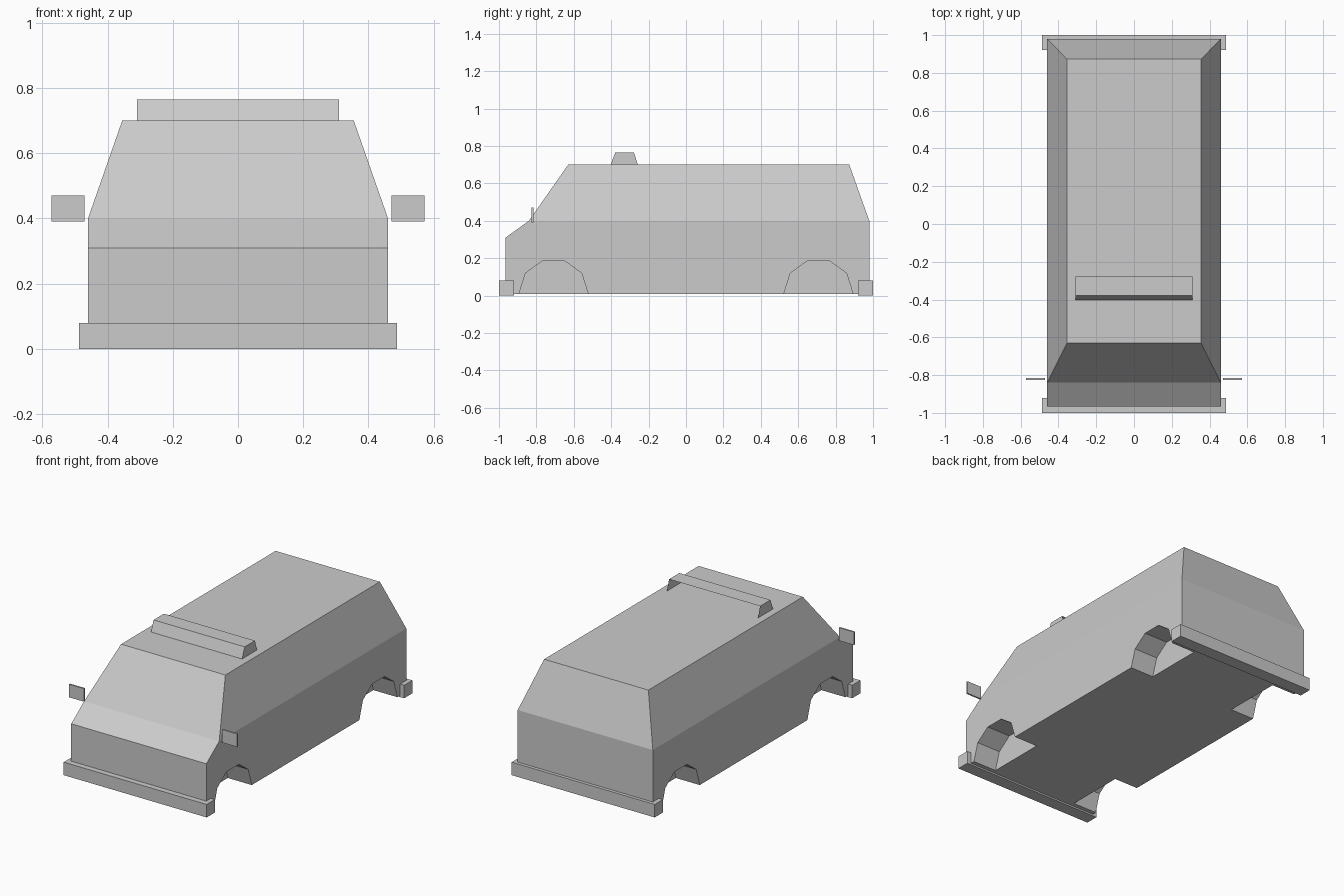
import bpy
import bmesh

cube = bpy.data.objects.get("Cube")
if cube:
    bpy.data.objects.remove(cube, do_unlink=True)

grey = bpy.data.materials.new("body grey")
grey.use_nodes = True
COLOUR = (0.6, 0.6, 0.6, 1)
grey.diffuse_color = COLOUR
grey.node_tree.nodes["Principled BSDF"].inputs["Base Color"].default_value = COLOUR


def finish(name, bm):
    mesh = bpy.data.meshes.new(name)
    bm.to_mesh(mesh)
    bm.free()
    mesh.materials.append(grey)
    obj = bpy.data.objects.new(name, mesh)
    bpy.context.collection.objects.link(obj)
    return obj


def prism(profile, x0, x1):
    """Side profile of (y, z) points, extruded from x0 to x1."""
    bm = bmesh.new()
    face = bm.faces.new([bm.verts.new((x0, y, z)) for y, z in profile])
    new = bmesh.ops.extrude_face_region(bm, geom=[face], use_keep_orig=True)["geom"]
    verts = [v for v in new if isinstance(v, bmesh.types.BMVert)]
    bmesh.ops.translate(bm, verts=verts, vec=(x1 - x0, 0, 0))
    bmesh.ops.recalc_face_normals(bm, faces=bm.faces)
    return bm


def box(name, x0, x1, y0, y1, z0, z1):
    return finish(name, prism([(y0, z0), (y1, z0), (y1, z1), (y0, z1)], x0, x1))


# Lower body, then the tapered cabin raised from its top face
WIDTH, ROOF_WIDTH = 0.46, 0.355
bm = prism([(-0.965, 0.01), (0.98, 0.01), (0.98, 0.4), (-0.84, 0.4), (-0.965, 0.31)],
           -WIDTH, WIDTH)
bm.normal_update()
top = max(bm.faces, key=lambda f: f.calc_center_median().z)
raised = bmesh.ops.extrude_face_region(bm, geom=[top])["geom"]
if top.is_valid:
    bmesh.ops.delete(bm, geom=[top], context='FACES_ONLY')
for v in (g for g in raised if isinstance(g, bmesh.types.BMVert)):
    v.co.x *= ROOF_WIDTH / WIDTH
    v.co.y = 0.873 if v.co.y > 0 else -0.63
    v.co.z = 0.7
bmesh.ops.recalc_face_normals(bm, faces=bm.faces)
body = finish("van_body", bm)

# Wheel arch pockets cut into both sides
half_arch = [(0.185, -0.05), (0.185, 0.01), (0.15, 0.12), (0.06, 0.185)]
arch = half_arch + [(-y, z) for y, z in reversed(half_arch)]
cutters = []
for side in (-1, 1):
    for centre in (-0.708, 0.708):
        cutter = finish("arch_cutter", prism([(centre + y, z) for y, z in arch],
                                             side * 0.297, side * 0.6))
        cutter.hide_render = True
        cut = body.modifiers.new("wheel_arch", 'BOOLEAN')
        cut.operation = 'DIFFERENCE'
        cut.solver = 'EXACT'
        cut.object = cutter
        cutters.append(cutter)
bpy.context.view_layer.update()
depsgraph = bpy.context.evaluated_depsgraph_get()
cut_mesh = bpy.data.meshes.new_from_object(body.evaluated_get(depsgraph))
body.modifiers.clear()
body.data = cut_mesh
for cutter in cutters:
    bpy.data.objects.remove(cutter, do_unlink=True)

# Bumpers
box("front_bumper", -0.487, 0.487, -1, -0.92, 0, 0.08)
box("rear_bumper", -0.487, 0.487, 0.92, 1, 0, 0.08)

# Door mirrors
for name, side in (("left_mirror", 1), ("right_mirror", -1)):
    box(name, side * 0.47, side * 0.572, -0.826, -0.816, 0.39, 0.47)

# Roof fairing, open at the back and underneath
bm = prism([(-0.403, 0.7), (-0.378, 0.765), (-0.278, 0.765), (-0.258, 0.7)], -0.31, 0.31)
bm.normal_update()
hidden = [f for f in bm.faces if f.normal.y > 0.5 or f.normal.z < -0.5]
bmesh.ops.delete(bm, geom=hidden, context='FACES')
finish("roof_fairing", bm)
